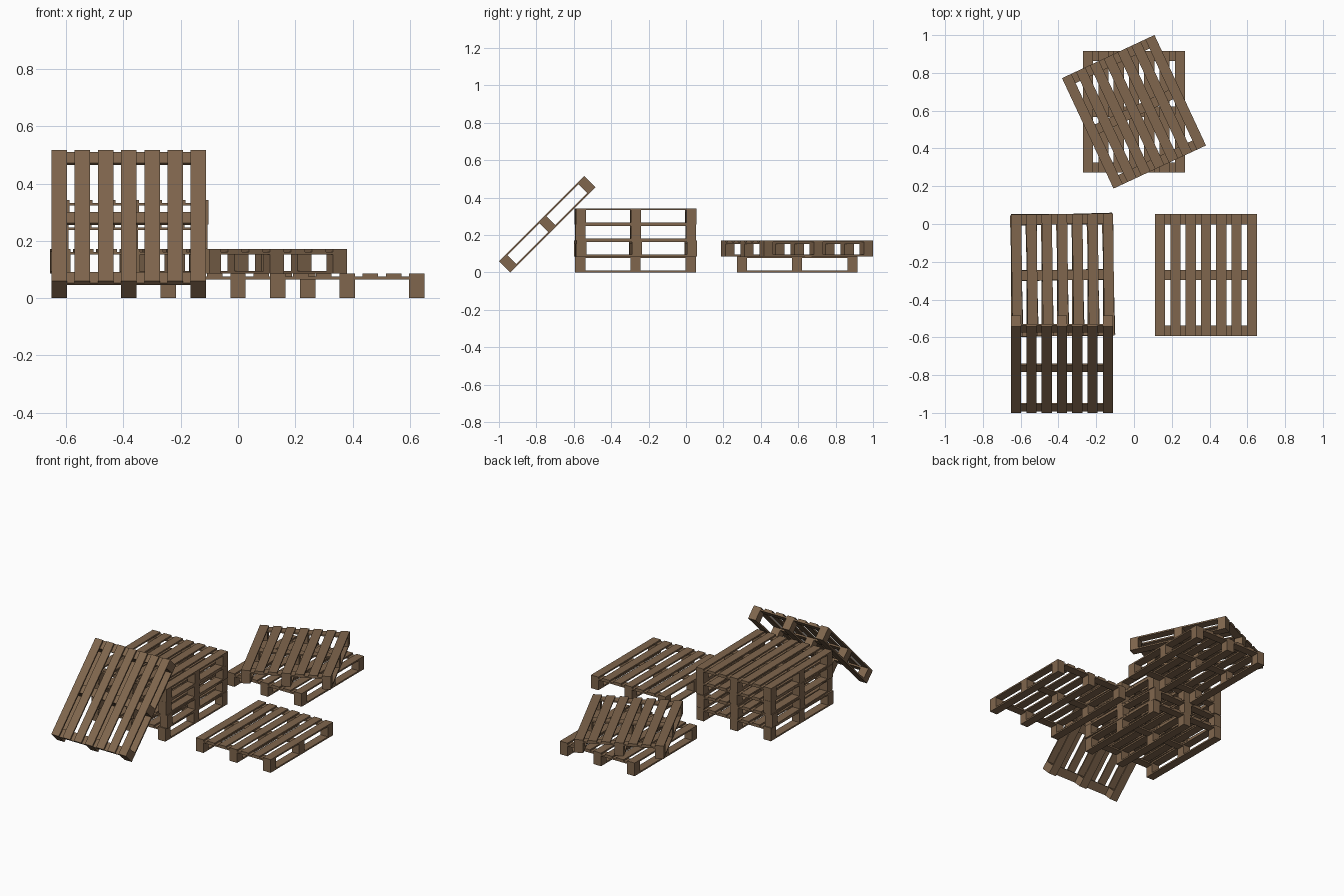
import bpy, bmesh, math
from mathutils import Matrix

if "Cube" in bpy.data.objects:
    bpy.data.objects.remove(bpy.data.objects["Cube"])

W, L = 0.54, 0.645          # pallet width (x) and length (y)
T, B, H = 0.0098, 0.054, 0.0857   # board thickness, board width, pallet height

wood = bpy.data.materials.new("pallet brown")
wood.diffuse_color = (0.215, 0.133, 0.074, 1)
wood.use_nodes = True
wood.node_tree.nodes["Principled BSDF"].inputs["Base Color"].default_value = wood.diffuse_color


def box(bm, cx, cy, z0, z1, sx, sy):
    m = Matrix.Translation((cx, cy, (z0 + z1) / 2)) @ Matrix.Diagonal((sx, sy, z1 - z0, 1))
    bmesh.ops.create_cube(bm, size=1, matrix=m)


def pallet_mesh():
    bm = bmesh.new()
    xs = [i * (W - B) / 2 for i in (-1, 0, 1)]
    ys = [i * (L - B) / 2 for i in (-1, 0, 1)]
    for x in xs:
        # bottom runner and its three blocks
        box(bm, x, 0, 0, T, B, L)
        for y in ys:
            box(bm, x, y, T, H - 2 * T, B, B)
    # cross boards
    for y in ys:
        box(bm, 0, y, H - 2 * T, H - T, W, B)
    # seven top slats
    for i in range(7):
        box(bm, (i - 3) * (W - B) / 6, 0, H - T, H, B, L)
    me = bpy.data.meshes.new("pallet")
    bm.to_mesh(me)
    bm.free()
    me.materials.append(wood)
    return me


mesh = pallet_mesh()


def place(name, loc, turn=0, lean=0):
    ob = bpy.data.objects.new(name, mesh)
    ob.location = loc
    ob.rotation_euler = (math.radians(lean), 0, math.radians(turn))
    bpy.context.collection.objects.link(ob)


# stack of four, slightly skewed
for i, (dx, turn) in enumerate([(0, 0), (0.003, 1.6), (0.003, 0.4), (0.004, 0.7)]):
    place(f"stacked_pallet_{i + 1}", (-0.381 + dx, -0.27, i * H), turn)

# pallet leaning on the stack
d = L / 2 * math.sqrt(0.5)
place("leaning_pallet", (-0.381, -1 + H * math.sqrt(0.5) + d, d), lean=45)

# lone pallet on the ground
place("single_pallet", (0.381, -0.27, 0))

# back pair, upper one turned
place("back_lower_pallet", (0, 0.594, 0))
place("back_upper_pallet", (0, 0.594, H), 25)
